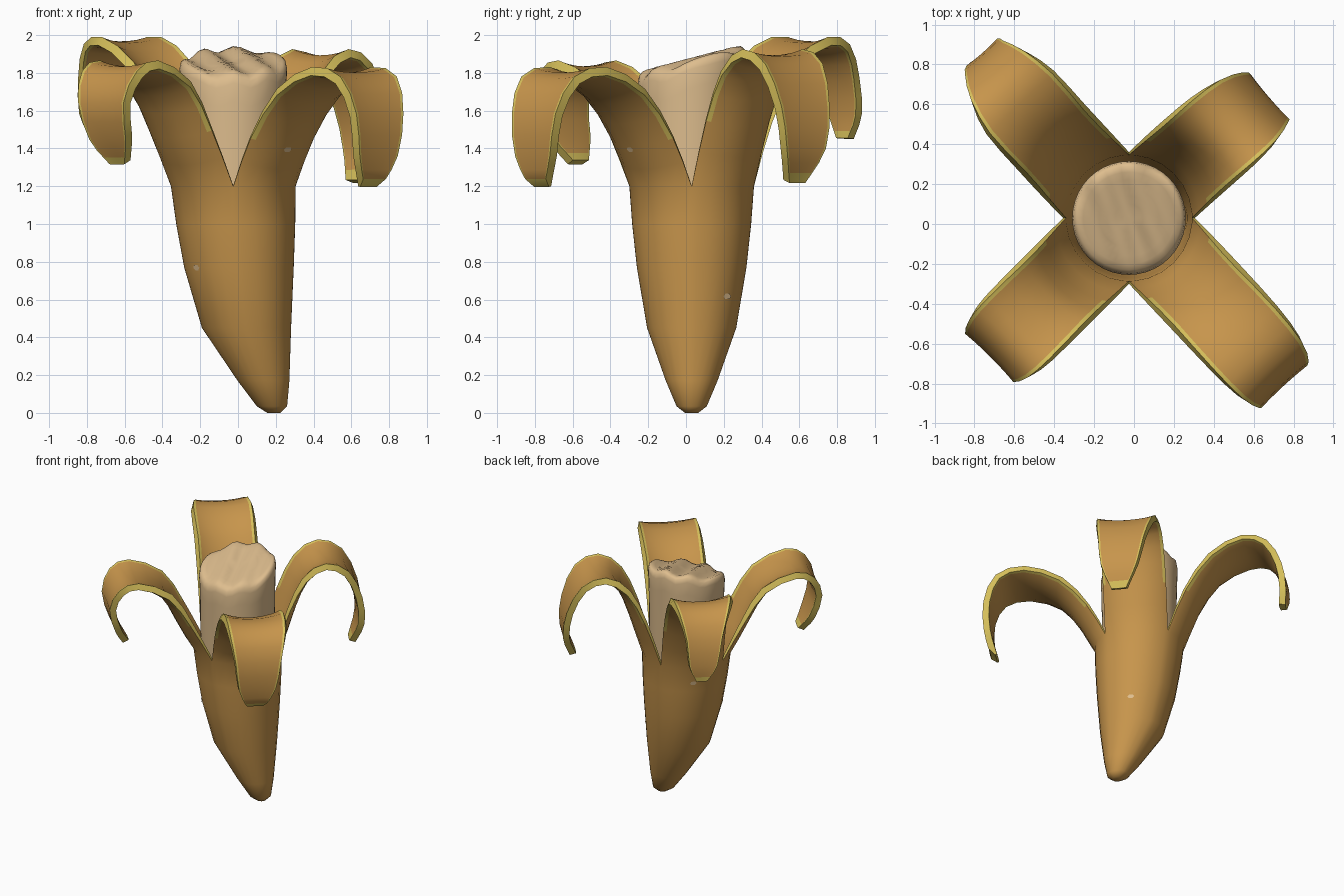
import bpy, bmesh, math
from mathutils import Vector

if "Cube" in bpy.data.objects:
    bpy.data.objects.remove(bpy.data.objects["Cube"])


def material(name, rgb):
    m = bpy.data.materials.new(name)
    m.diffuse_color = (*rgb, 1)
    m.use_nodes = True
    m.node_tree.nodes["Principled BSDF"].inputs["Base Color"].default_value = m.diffuse_color
    return m


SKIN = material("brown peel", (0.57, 0.30, 0.072))
RIM = material("yellow peel edge", (0.68, 0.53, 0.105))
FLESH = material("pale flesh", (0.73, 0.51, 0.27))

CX, CY = -0.025, 0.03
THICK = .048
COLS = [-1, -0.89, -0.6, -0.3, 0, 0.3, 0.6, 0.89, 1]
Q = math.pi / 4


def finish(bm, name, mats, angle, thickness=0):
    me = bpy.data.meshes.new(name)
    bm.to_mesh(me)
    bm.free()
    for m in mats:
        me.materials.append(m)
    ob = bpy.data.objects.new(name, me)
    bpy.context.collection.objects.link(ob)
    bpy.ops.object.select_all(action='DESELECT')
    ob.select_set(True)
    bpy.context.view_layer.objects.active = ob
    if thickness:
        # peel is thin at the splits and thicker towards the strip ends
        vg = ob.vertex_groups.new(name="peel thickness")
        for v in me.vertices:
            r = math.hypot(v.co.x - CX, v.co.y - CY)
            w = .3 if v.co.z < 1.21 else min(1, .3 + .7 * max(0, r - .33) / .25)
            vg.add([v.index], w, 'REPLACE')
        s = ob.modifiers.new("peel thickness", 'SOLIDIFY')
        s.thickness = thickness
        s.offset = -1
        s.vertex_group = vg.name
        s.material_offset_rim = 1
        bpy.ops.object.modifier_apply(modifier=s.name)
    bpy.ops.object.shade_smooth_by_angle(angle=math.radians(angle))
    return ob


# Peel trunk: leaning tube, (z, centre x, radius)
bm = bmesh.new()
trunk = [(0, .19, .035), (.035, .18, .08), (.17, .135, .137), (.45, .045, .236),
         (.77, .005, .29), (1.0, -.012, .315), (1.2, CX, .33)]
angles = [Q * (2 * k + 1) + Q * u for k in range(4) for u in COLS[:-1]]
prev = None
for z, cx, r in trunk:
    ring = [bm.verts.new((cx + r * math.cos(a), CY + r * math.sin(a), z)) for a in angles]
    if prev:
        for i in range(len(ring)):
            j = (i + 1) % len(ring)
            bm.faces.new((prev[i], prev[j], ring[j], ring[i]))
    else:
        bm.faces.new(ring[::-1])
    prev = ring

# Peel strips: edge profile (radius, z), one per diagonal, with a sideways drift
WIDTH = [.2333, .235, .235, .232, .215, .175, .14, .06]
BULGE = [.0967, .085, .06, .035, .018, .008, .005, .003]
strips = [
    (45, -5, 1, [(.34, 1.55), (.46, 1.80), (.63, 1.915), (.80, 1.84), (.90, 1.62), (.92, 1.40), (.86, 1.22)]),
    (135, -4, .78, [(.36, 1.55), (.55, 1.84), (.79, 1.98), (.97, 1.94), (1.07, 1.77), (1.10, 1.58), (1.09, 1.45)]),
    (225, 0, 1, [(.385, 1.5), (.54, 1.74), (.78, 1.855), (.92, 1.80), (.98, 1.64), (.93, 1.45), (.86, 1.32)]),
    (315, -3, 1, [(.36, 1.46), (.56, 1.70), (.83, 1.82), (1.04, 1.77), (1.13, 1.58), (1.13, 1.36), (1.09, 1.19)]),
]


def strip_rows(prof, narrow):
    """Smoothly resampled rows of (point, half width, bulge, position along)."""
    n = len(prof)
    ctrl = [Vector((r, z, WIDTH[i] * (narrow if i > 4 else (1 + narrow) / 2 if i == 4 else 1), BULGE[i]))
            for i, (r, z) in enumerate([(.2333, 1.2)] + prof)]
    ctrl = [2 * ctrl[0] - ctrl[1]] + ctrl + [2 * ctrl[-1] - ctrl[-2]]
    rows = []
    for i in range(n):
        a, b, c, d = ctrl[i:i + 4]
        for f in ((0, .5) if i < n - 1 else (0, .4, .7, 1)):
            v = .5 * (2 * b + (c - a) * f + (2 * a - 5 * b + 4 * c - d) * f * f
                      + (3 * b - a - 3 * c + d) * f ** 3)
            rows.append((Vector((v[0], v[1])), v[2], v[3], (i + f) / n))
    return rows


for base, drift, narrow, prof in strips:
    rows, prev = strip_rows(prof, narrow), None
    for k, (p, w, d, t) in enumerate(rows):
        tan = (rows[min(k + 1, len(rows) - 1)][0] - rows[max(k - 1, 0)][0]).normalized()
        nrm = Vector((tan.y, -tan.x)) if k else Vector((1, 0))
        d_all = THICK * .75 * min(1, t / .45)      # make room for the peel thickness
        A = math.radians(base + drift * t)
        row = []
        for u in COLS:
            side = w * math.sin(Q * u) / math.sin(Q)
            q = p + nrm * (d_all + d * (math.cos(Q * u) - math.cos(Q)) / (1 - math.cos(Q)))
            row.append(bm.verts.new((CX + q.x * math.cos(A) - side * math.sin(A),
                                     CY + q.x * math.sin(A) + side * math.cos(A), q.y)))
        if prev:
            for i in range(len(COLS) - 1):
                f = bm.faces.new((prev[i], prev[i + 1], row[i + 1], row[i]))
                edge = i in (0, len(COLS) - 2) and k > 2
                f.material_index = int(edge or k == len(rows) - 1)
        prev = row
bmesh.ops.remove_doubles(bm, verts=bm.verts, dist=.002)
peel = finish(bm, "banana_peel", [SKIN, RIM], 50, THICK)

# Small pale flecks on the peel, one per side: (direction, height)
bm = bmesh.new()
for deg, z in [(311, 1.36), (221, .72), (42, .6), (135, 1.05)]:
    a = math.radians(deg)
    far = Vector((CX + .5 * math.cos(a), CY + .5 * math.sin(a), z))
    ok, loc, n, idx = peel.closest_point_on_mesh(far)
    tx = Vector((-n.y, n.x, 0)).normalized()
    ty = n.cross(tx)
    bm.faces.new([bm.verts.new(loc + n * .004 + tx * .026 * math.cos(i * math.pi / 3)
                               + ty * .017 * math.sin(i * math.pi / 3)) for i in range(6)])
finish(bm, "peel_flecks", [FLESH], 30)

# Flesh: bitten column with a sloping, ridged top
bm = bmesh.new()
N = 40


def top_z(x, y):
    s = .94 * x + .33 * y
    return 1.865 + .26 * (y - CY) + .016 * math.cos(2 * math.pi * (s - .08) / .18)


prev = None
for r, drop in [(.27, 'base'), (.28, .16), (.285, .06), (.278, .025), (.26, .006), (.23, 0),
                (.19, 0), (.15, 0), (.11, 0), (.07, 0), (.03, 0)]:
    ring = []
    for i in range(N):
        a = 2 * math.pi * i / N
        x, y = CX + r * math.cos(a), CY + r * math.sin(a)
        ring.append(bm.verts.new((x, y, .95 if drop == 'base' else top_z(x, y) - drop)))
    if prev:
        for i in range(N):
            j = (i + 1) % N
            bm.faces.new((prev[i], prev[j], ring[j], ring[i]))
    else:
        bm.faces.new(ring[::-1])
    prev = ring
bm.faces.new(prev)
finish(bm, "banana_flesh", [FLESH], 75)
